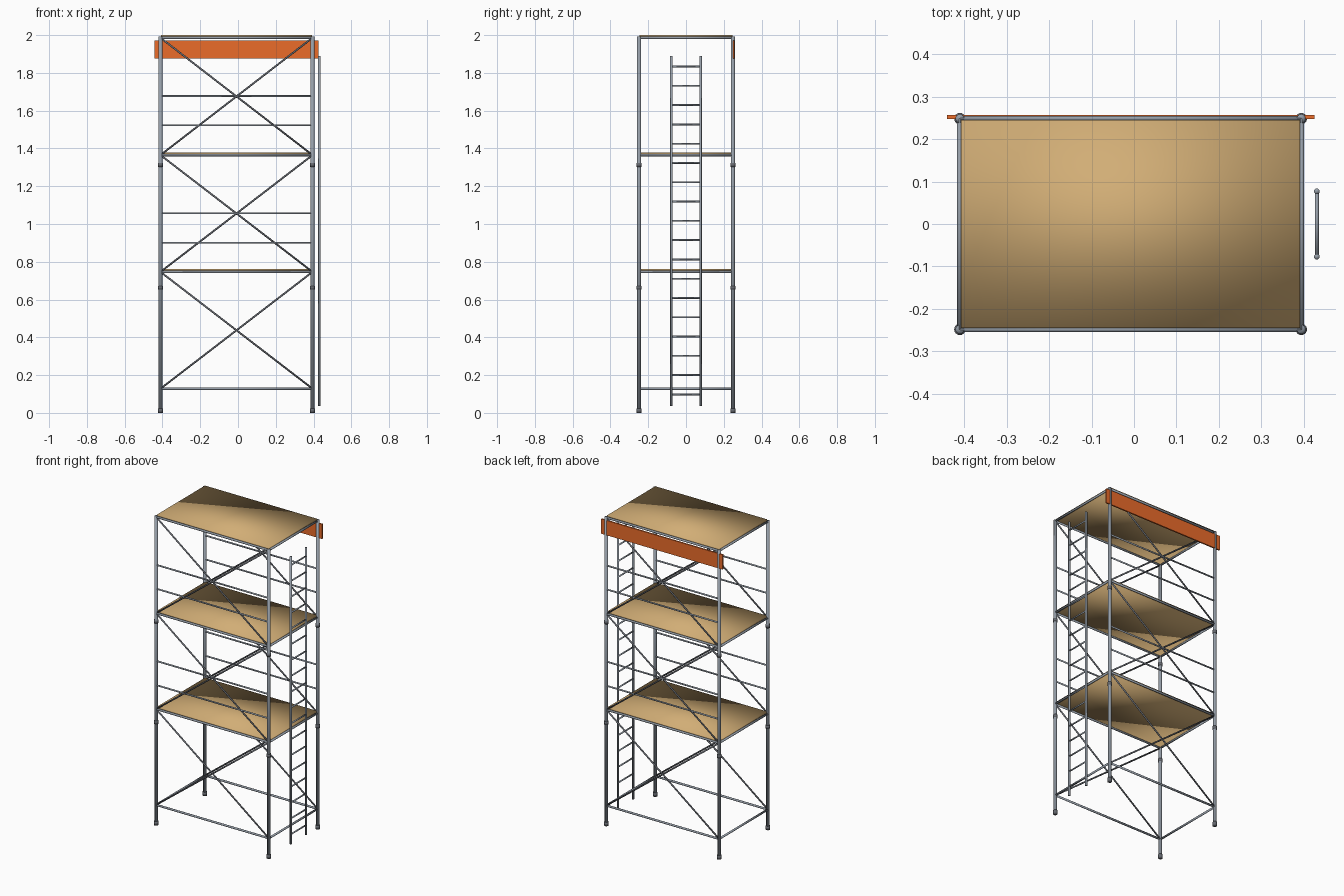
import bpy, bmesh
from mathutils import Vector, Matrix

if "Cube" in bpy.data.objects:
    bpy.data.objects.remove(bpy.data.objects["Cube"])

CX = -0.008                      # scaffold centre in x
HX, HY = 0.4025, 0.2485          # post half spacing
LEVELS = [0.128, 0.7465, 1.365, 1.986]
X0, X1 = CX - HX, CX + HX


def material(name, color):
    m = bpy.data.materials.new(name)
    m.diffuse_color = (*color, 1)
    m.use_nodes = True
    m.node_tree.nodes["Principled BSDF"].inputs["Base Color"].default_value = m.diffuse_color
    return m


wood = material("wood", (0.64, 0.42, 0.18))
orange = material("orange", (0.83, 0.15, 0.023))
steel = material("steel", (0.30, 0.34, 0.39))
dark_steel = material("dark_steel", (0.13, 0.14, 0.16))


def finish(name, bm, mat):
    me = bpy.data.meshes.new(name)
    bm.to_mesh(me)
    bm.free()
    ob = bpy.data.objects.new(name, me)
    bpy.context.collection.objects.link(ob)
    me.materials.append(mat)
    return ob


def tubes(name, segments, mat, sides=12):
    """One object of round bars; each segment is (start, end, radius)."""
    bm = bmesh.new()
    for a, b, r in segments:
        a, b = Vector(a), Vector(b)
        d = b - a
        rot = d.to_track_quat('Z', 'Y').to_matrix().to_4x4()
        bmesh.ops.create_cone(bm, cap_ends=True, segments=sides, radius1=r, radius2=r,
                              depth=d.length, matrix=Matrix.Translation((a + b) / 2) @ rot)
    for f in bm.faces:
        f.smooth = True
    return finish(name, bm, mat)


def box(name, center, size, mat, smooth=False):
    bm = bmesh.new()
    bmesh.ops.create_cube(bm, size=1, matrix=Matrix.Translation(center) @ Matrix.Diagonal((*size, 1)))
    for f in bm.faces:
        f.smooth = smooth
    return finish(name, bm, mat)


# Corner posts with foot pads and joint collars
for xn, x in (("left", X0), ("right", X1)):
    for yn, y in (("front", -HY), ("back", HY)):
        tubes(f"{yn}_{xn}_post", [((x, y, 0.004), (x, y, 1.992), 0.0105)], steel, 16)
        tubes(f"{yn}_{xn}_foot", [((x, y, 0), (x, y, 0.024), 0.0135)], dark_steel, 16)
        tubes(f"{yn}_{xn}_collars", [((x, y, z - 0.01), (x, y, z + 0.01), 0.0135)
                                     for z in (0.663, 1.313)], dark_steel, 16)

# Horizontal frame ring at every level
for i, z in enumerate(LEVELS):
    ring = [((X0, y, z), (X1, y, z), 0.0065) for y in (-HY, HY)]
    ring += [((x, -HY, z), (x, HY, z), 0.0065) for x in (X0, X1)]
    tubes(f"frame_ring_{i}", ring, steel)

# Wooden decks, softly shaded all over
for i, z in enumerate(LEVELS[1:]):
    box(f"deck_{i + 1}", (CX, 0, z + 0.008), (2 * HX - 0.006, 2 * HY - 0.006, 0.012), wood, True)

# Cross braces and guard rails on the long sides
for yn, y in (("front", -HY), ("back", HY)):
    braces = []
    for lo, hi in zip(LEVELS, LEVELS[1:]):
        braces += [((X0, y, lo), (X1, y, hi), 0.005), ((X0, y, hi), (X1, y, lo), 0.005)]
    tubes(f"{yn}_cross_braces", braces, dark_steel)
    rails = [((X0, y, z), (X1, y, z), 0.005) for z in (0.901, 1.057, 1.523, 1.677)]
    tubes(f"{yn}_guard_rails", rails, steel)

# Ladder on the right side
LX, LY = 0.431, 0.077
tubes("ladder_stiles", [((LX, y, 0.036), (LX, y, 1.89), 0.0068) for y in (-LY, LY)], steel)
tubes("ladder_rungs", [((LX, -LY, 0.098 + i * 0.1021), (LX, LY, 0.098 + i * 0.1021), 0.0048)
                       for i in range(18)], steel)

# Banner board across the top of the back
box("banner", (CX, 0.2525, 1.9245), (0.867, 0.0095, 0.095), orange)
